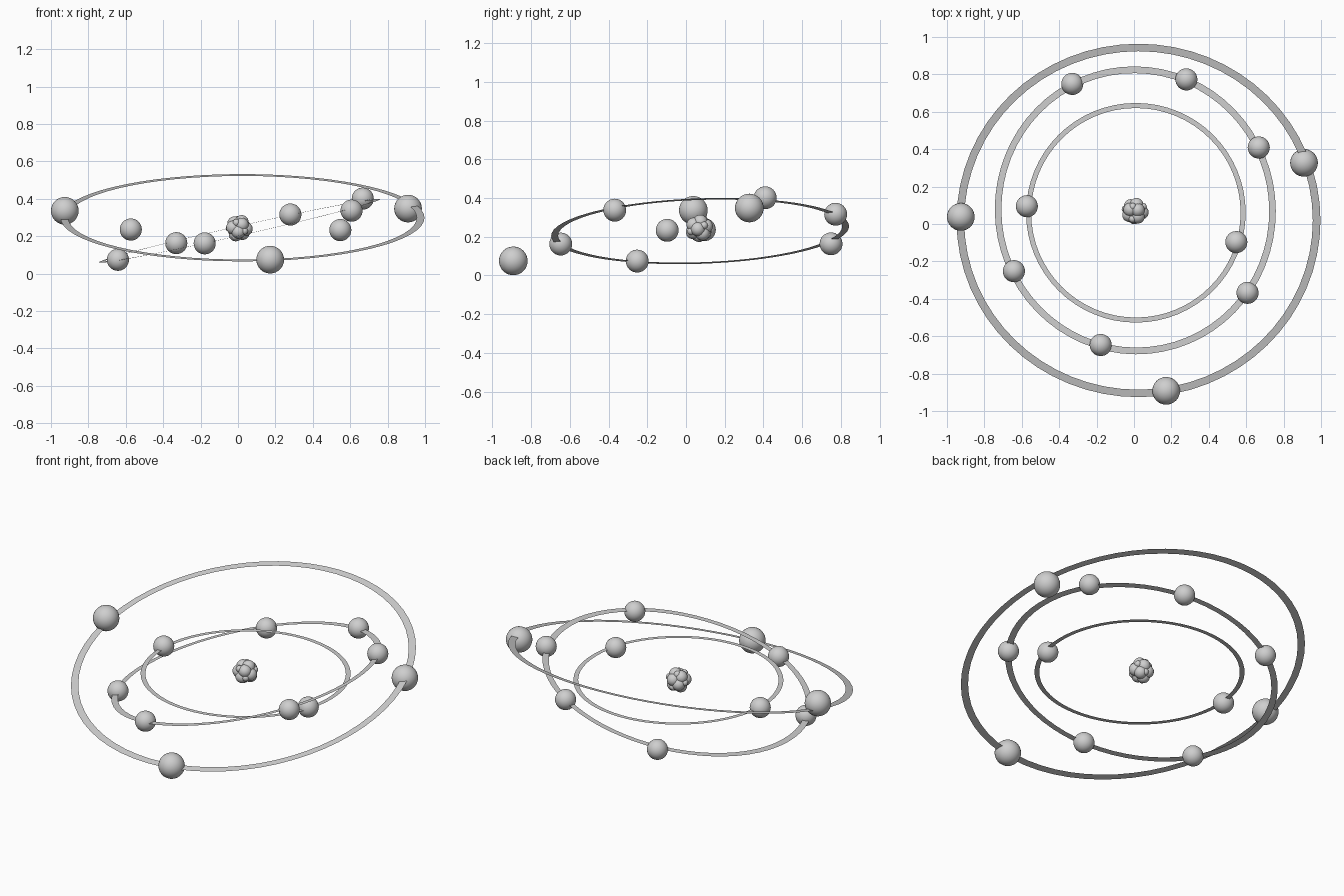
import bpy, bmesh, math
from mathutils import Vector

cube = bpy.data.objects.get("Cube")
if cube:
    bpy.data.objects.remove(cube, do_unlink=True)

grey = bpy.data.materials.new("light_grey")
grey.use_nodes = True
grey.diffuse_color = (0.62, 0.62, 0.62, 1)
shader = next(n for n in grey.node_tree.nodes if n.type == "BSDF_PRINCIPLED")
shader.inputs["Base Color"].default_value = grey.diffuse_color


def add_object(name, bm, location, smooth):
    mesh = bpy.data.meshes.new(name)
    for face in bm.faces:
        face.smooth = smooth
    bm.to_mesh(mesh)
    bm.free()
    mesh.materials.append(grey)
    obj = bpy.data.objects.new(name, mesh)
    obj.location = location
    bpy.context.collection.objects.link(obj)
    return obj


def add_ball(name, location, radius, segments=32):
    bm = bmesh.new()
    bmesh.ops.create_uvsphere(bm, u_segments=segments, v_segments=segments // 2, radius=radius)
    return add_object(name, bm, location, True)


def add_ring(name, center, radius, width, slope_x=0, slope_y=0, segments=64):
    """Flat annulus lying in a plane with the given slopes."""
    bm = bmesh.new()
    loops = []
    for r in (radius - width, radius):
        loops.append([bm.verts.new((r * math.cos(a), r * math.sin(a), 0))
                      for a in (2 * math.pi * i / segments for i in range(segments))])
    inner, outer = loops
    for i in range(segments):
        j = (i + 1) % segments
        bm.faces.new((inner[i], outer[i], outer[j], inner[j]))
    obj = add_object(name, bm, center, False)
    normal = Vector((-slope_x, -slope_y, 1))
    obj.rotation_mode = "QUATERNION"
    obj.rotation_quaternion = Vector((0, 0, 1)).rotation_difference(normal)
    return obj


# Orbit rings
add_ring("inner_orbit", (0.01, 0.06, 0.235), 0.587, 0.027)
add_ring("middle_orbit", (0.007, 0.073, 0.229), 0.77, 0.036, 0.225, 0.034)
add_ring("outer_orbit", (0.024, 0.019, 0.299), 0.973, 0.041, 0, 0.247)

# Electrons riding on each orbit
electrons = {
    "inner_electron": (0.059, [(-0.573, 0.095, 0.236), (0.547, -0.097, 0.233)]),
    "middle_electron": (0.059, [(-0.33, 0.749, 0.163), (0.28, 0.773, 0.316),
                                (0.667, 0.409, 0.401), (0.607, -0.368, 0.337),
                                (-0.178, -0.647, 0.162), (-0.642, -0.252, 0.074)]),
    "outer_electron": (0.074, [(-0.926, 0.038, 0.336), (0.909, 0.327, 0.348),
                               (0.172, -0.892, 0.075)]),
}
for name, (radius, places) in electrons.items():
    for i, place in enumerate(places):
        add_ball(f"{name}_{i + 1}", place, radius)

# Nucleus: chunky protons and neutrons around a core, with a few smaller bumps
heart = Vector((0.005, 0.068, 0.243))
add_ball("nucleus_core", heart, 0.05, 24)


def add_shell(name, count, distance, radius, turn):
    """Balls spread evenly over a sphere on a spiral."""
    for i in range(count):
        h = 1 - (2 * i + 1) / count
        a = turn + i * math.pi * (3 - math.sqrt(5))
        s = math.sqrt(1 - h * h)
        direction = Vector((s * math.cos(a), s * math.sin(a), h))
        add_ball(f"{name}_{i + 1}", heart + direction * distance, radius, 24)


add_shell("large_nucleon", 10, 0.037, 0.037, 0.4)
add_shell("small_nucleon", 7, 0.052, 0.02, 2.0)
